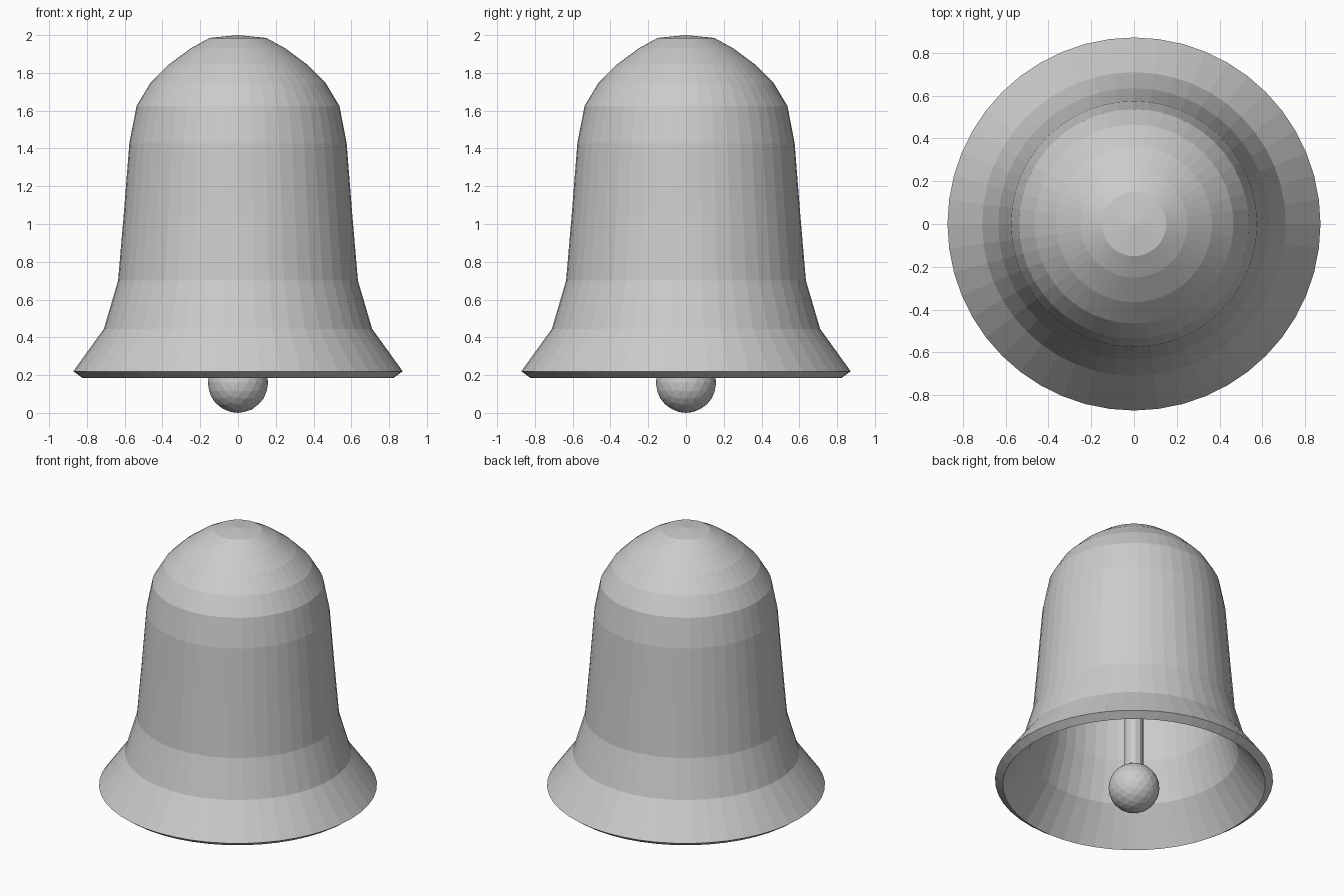
import bpy, bmesh, math
from mathutils import Matrix

if "Cube" in bpy.data.objects:
    bpy.data.objects.remove(bpy.data.objects["Cube"])

SIDES = 48
metal = bpy.data.materials.new("grey_metal")
metal.diffuse_color = (0.6, 0.6, 0.6, 1)
metal.use_nodes = True
metal.node_tree.nodes["Principled BSDF"].inputs["Base Color"].default_value = metal.diffuse_color


def make_object(name, bm):
    bmesh.ops.recalc_face_normals(bm, faces=bm.faces)
    mesh = bpy.data.meshes.new(name)
    bm.to_mesh(mesh)
    bm.free()
    mesh.materials.append(metal)
    ob = bpy.data.objects.new(name, mesh)
    bpy.context.collection.objects.link(ob)
    return ob


# Bell shell: outer profile (radius, height) lathed around z
profile = [(0.15, 1.985), (0.25, 1.93), (0.365, 1.845), (0.465, 1.745),
           (0.537, 1.625), (0.575, 1.43), (0.605, 1.05), (0.635, 0.70),
           (0.71, 0.445), (0.872, 0.22)]
bm = bmesh.new()
rings = [[bm.verts.new((r * math.cos(2 * math.pi * i / SIDES),
                        r * math.sin(2 * math.pi * i / SIDES), z))
          for i in range(SIDES)] for r, z in profile]
apex = bm.verts.new((0, 0, 2.0))
for i in range(SIDES):
    j = (i + 1) % SIDES
    bm.faces.new((apex, rings[0][i], rings[0][j]))
    for a, b in zip(rings, rings[1:]):
        bm.faces.new((a[i], b[i], b[j], a[j]))
# make sure the open shell faces outwards
bm.normal_update()
bell = make_object("bell_shell", bm)
if bell.data.polygons[0].normal.z < 0:
    bell.data.flip_normals()
wall = bell.modifiers.new("wall", 'SOLIDIFY')
wall.thickness = 0.06
wall.offset = -1

# Clapper rod hanging from the crown
bm = bmesh.new()
bmesh.ops.create_cone(bm, cap_ends=True, segments=12, radius1=0.06, radius2=0.06,
                      depth=1.7, matrix=Matrix.Translation((0, 0, 1.1)))
make_object("clapper_rod", bm)

# Clapper ball
bm = bmesh.new()
bmesh.ops.create_icosphere(bm, subdivisions=3, radius=0.16,
                           matrix=Matrix.Translation((0, 0, 0.16)))
make_object("clapper_ball", bm)
